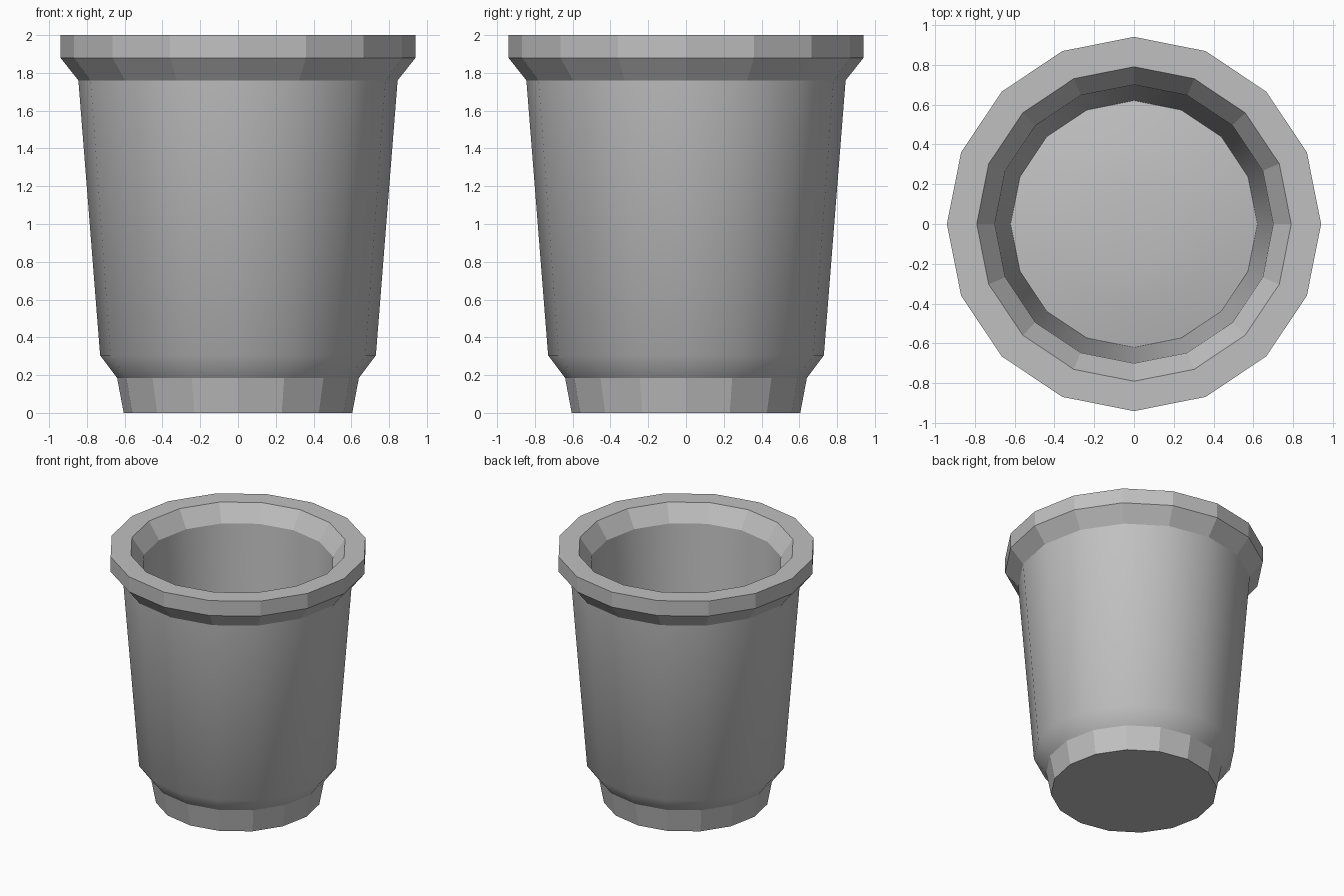
import bpy, bmesh, math

if "Cube" in bpy.data.objects:
    bpy.data.objects.remove(bpy.data.objects["Cube"])

SIDES = 16

grey = bpy.data.materials.new("plain grey")
grey.diffuse_color = (0.53, 0.53, 0.53, 1)
grey.use_nodes = True
grey.node_tree.nodes["Principled BSDF"].inputs["Base Color"].default_value = grey.diffuse_color

# Profile rings (radius, height), from the foot up, over the rim and down inside
profile = [(0.605, 0.0), (0.64, 0.185), (0.73, 0.305), (0.845, 1.76),
           (0.94, 1.88), (0.94, 2.0), (0.79, 2.0), (0.70, 1.87), (0.62, 0.5)]
# Bands with smooth shading: lower bevel, outer wall, inner wall
smooth_bands = {1, 2, 7}


def add_ring(bm, r, z):
    return [bm.verts.new((r * math.cos(2 * math.pi * i / SIDES),
                          r * math.sin(2 * math.pi * i / SIDES), z))
            for i in range(SIDES)]


def bridge(bm, a, b, smooth):
    for i in range(SIDES):
        j = (i + 1) % SIDES
        bm.faces.new((a[i], a[j], b[j], b[i])).smooth = smooth


def finish(bm, name):
    mesh = bpy.data.meshes.new(name)
    bm.to_mesh(mesh)
    bm.free()
    mesh.materials.append(grey)
    obj = bpy.data.objects.new(name, mesh)
    bpy.context.collection.objects.link(obj)
    return obj


# Pot shell: foot, tapered wall, flared rim and hollow inside
bm = bmesh.new()
rings = [add_ring(bm, r, z) for r, z in profile]
for k in range(len(rings) - 1):
    bridge(bm, rings[k], rings[k + 1], k in smooth_bands)
bm.faces.new(list(reversed(rings[0])))

# Slightly domed inner floor, sharp where it meets the wall
floor = [rings[-1], add_ring(bm, 0.42, 0.54), add_ring(bm, 0.21, 0.56)]
for a, b in zip(floor, floor[1:]):
    bridge(bm, a, b, True)
bm.faces.new(floor[-1]).smooth = True
for i in range(SIDES):
    bm.edges.get((rings[-1][i], rings[-1][(i + 1) % SIDES])).smooth = False
finish(bm, "pot")
